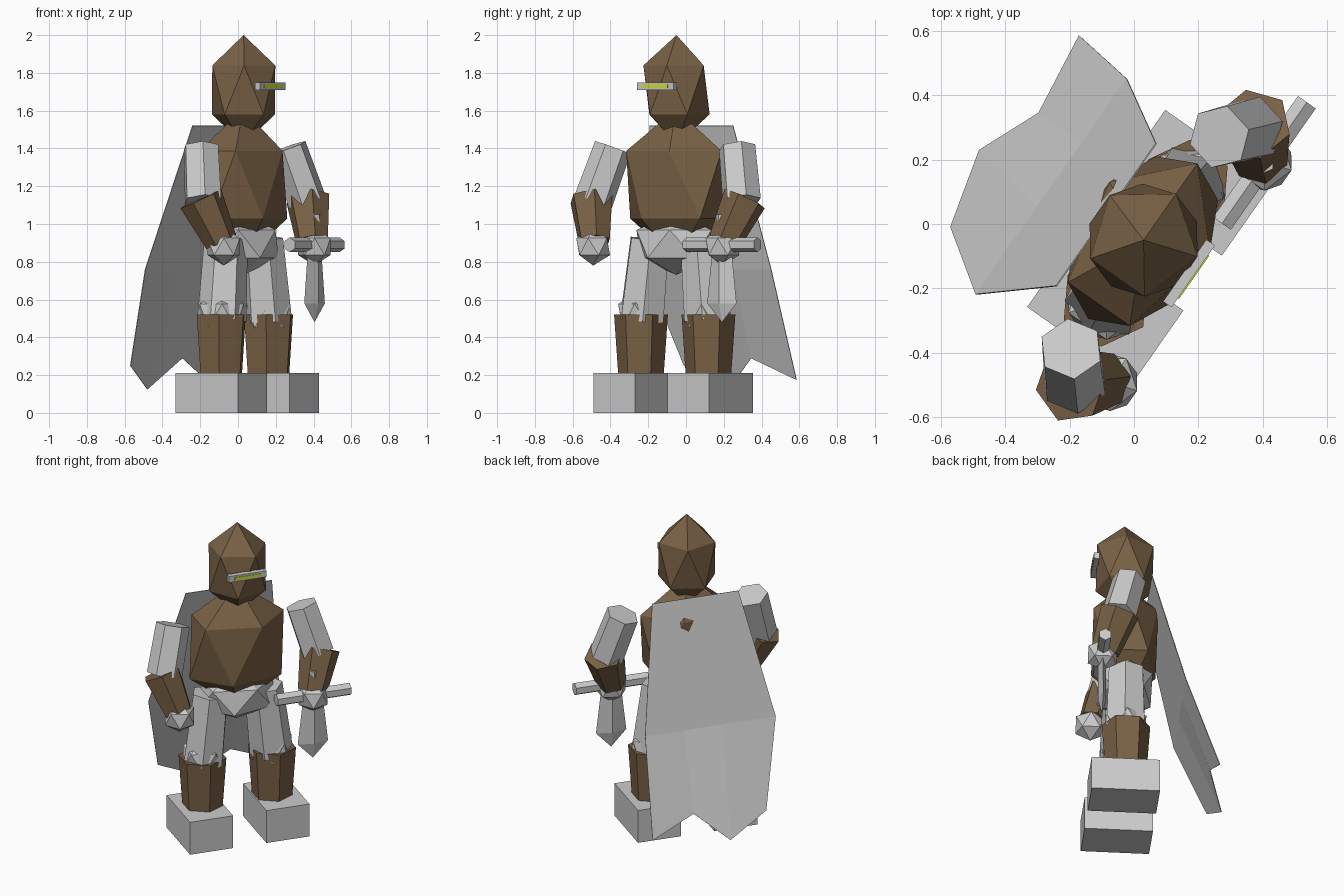
import bpy, bmesh
from math import radians
from mathutils import Matrix, Vector

if "Cube" in bpy.data.objects:
    bpy.data.objects.remove(bpy.data.objects["Cube"])

# Figure is modelled facing -y, then turned into its three-quarter stance
STANCE = Matrix.Translation((-0.016, -0.023, 0)) @ Matrix.Rotation(radians(55), 4, 'Z')


def material(name, rgb):
    m = bpy.data.materials.new(name)
    m.diffuse_color = (*rgb, 1)
    m.use_nodes = True
    m.node_tree.nodes["Principled BSDF"].inputs["Base Color"].default_value = m.diffuse_color
    return m


brown = material("brown_armour", (0.19, 0.12, 0.06))
glow = material("visor_glow", (0.62, 0.75, 0.02))


def finish(name, bm, mat=None):
    bm.transform(STANCE)
    bmesh.ops.recalc_face_normals(bm, faces=bm.faces)
    me = bpy.data.meshes.new(name)
    bm.to_mesh(me)
    bm.free()
    ob = bpy.data.objects.new(name, me)
    bpy.context.collection.objects.link(ob)
    if mat:
        me.materials.append(mat)
    return ob


def place(loc, size):
    return Matrix.Translation(loc) @ Matrix.Diagonal((*size, 1))


def gem(name, loc, size, mat=None):
    bm = bmesh.new()
    bmesh.ops.create_icosphere(bm, subdivisions=1, radius=1, matrix=place(loc, size))
    return finish(name, bm, mat)


def box(name, loc, size, mat=None):
    bm = bmesh.new()
    bmesh.ops.create_cube(bm, size=1, matrix=place(loc, size))
    return finish(name, bm, mat)


def limb(name, a, b, ra, rb, mat=None):
    """Six-sided tapered prism from a to b."""
    a, b = Vector(a), Vector(b)
    d = a - b
    rot = d.to_track_quat('Z', 'Y').to_matrix().to_4x4()
    bm = bmesh.new()
    bmesh.ops.create_cone(bm, cap_ends=True, segments=6, radius1=rb, radius2=ra,
                          depth=d.length, matrix=Matrix.Translation((a + b) / 2) @ rot)
    return finish(name, bm, mat)


# Head, torso, pelvis
gem("helmet", (0.004, -0.053, 1.71), (0.196, 0.196, 0.29), brown)
gem("torso", (0.0, -0.053, 1.208), (0.33, 0.224, 0.40), brown)
gem("pelvis", (0.0, -0.053, 0.895), (0.257, 0.187, 0.165))

# Visor with glowing slit
box("visor", (0, -0.228, 1.73), (0.235, 0.032, 0.04))
box("visor_slit", (0, -0.242, 1.73), (0.165, 0.012, 0.018), glow)

# Arms and legs, mirrored
for side, s in (("right", -1), ("left", 1)):
    box(side + "_foot", (s * 0.239, -0.078, 0.105), (0.27, 0.404, 0.21))
    limb(side + "_shin", (s * 0.218, -0.064, 0.52), (s * 0.218, -0.064, 0.19),
         0.143, 0.12, brown)
    gem(side + "_knee", (s * 0.215, -0.064, 0.515), (0.138,) * 3)
    limb(side + "_thigh", (s * 0.165, -0.058, 0.92), (s * 0.213, -0.064, 0.49), 0.115, 0.13)
    limb(side + "_upper_arm", (s * 0.402, -0.062, 1.405), (s * 0.48, -0.13, 1.12), 0.1, 0.105)
    limb(side + "_forearm", (s * 0.495, -0.125, 1.135), (s * 0.42, -0.205, 0.905),
         0.12, 0.088, brown)
    gem(side + "_hand", (s * 0.418, -0.22, 0.88), (0.1,) * 3)

# Sword held point down in the left hand
SX, SY = 0.416, -0.223
limb("sword_guard", (SX - 0.23, SY, 0.89), (SX + 0.23, SY, 0.89), 0.039, 0.039)
limb("sword_grip", (SX, SY, 1.05), (SX, SY, 0.80), 0.032, 0.032)
bm = bmesh.new()
tip = bm.verts.new((SX, SY, 0.48))
rings = [[bm.verts.new((SX + x * w, SY + y * t, z)) for x, y in ((1, 0), (0, 1), (-1, 0), (0, -1))]
         for w, t, z in ((0.06, 0.025, 0.88), (0.095, 0.025, 0.58))]
bm.faces.new(rings[0])
for i in range(4):
    j = (i + 1) % 4
    bm.faces.new((rings[0][i], rings[0][j], rings[1][j], rings[1][i]))
    bm.faces.new((rings[1][i], rings[1][j], tip))
finish("sword_blade", bm)

# Cape with ragged hem: straight shoulder edge, flared sides
bm = bmesh.new()
top = [(0.272, 0.087, 1.52), (0.1, 0.087, 1.52), (-0.1, 0.087, 1.52), (-0.268, 0.087, 1.52)]
mid = [(0.385, 0.277, 0.76), (0.14, 0.277, 0.76), (-0.1, 0.277, 0.76), (-0.433, 0.277, 0.76)]
hem = [(0.41, 0.475, 0.175), (0.141, 0.44, 0.29), (-0.06, 0.525, 0.125), (-0.307, 0.461, 0.25)]
rows = [[bm.verts.new(p) for p in row] for row in (top, mid, hem)]
for r0, r1 in zip(rows, rows[1:]):
    for i in range(3):
        bm.faces.new((r0[i], r0[i + 1], r1[i + 1], r1[i]))
cape = finish("cape", bm)
solid = cape.modifiers.new("thickness", 'SOLIDIFY')
solid.thickness = 0.004
solid.offset = 0
